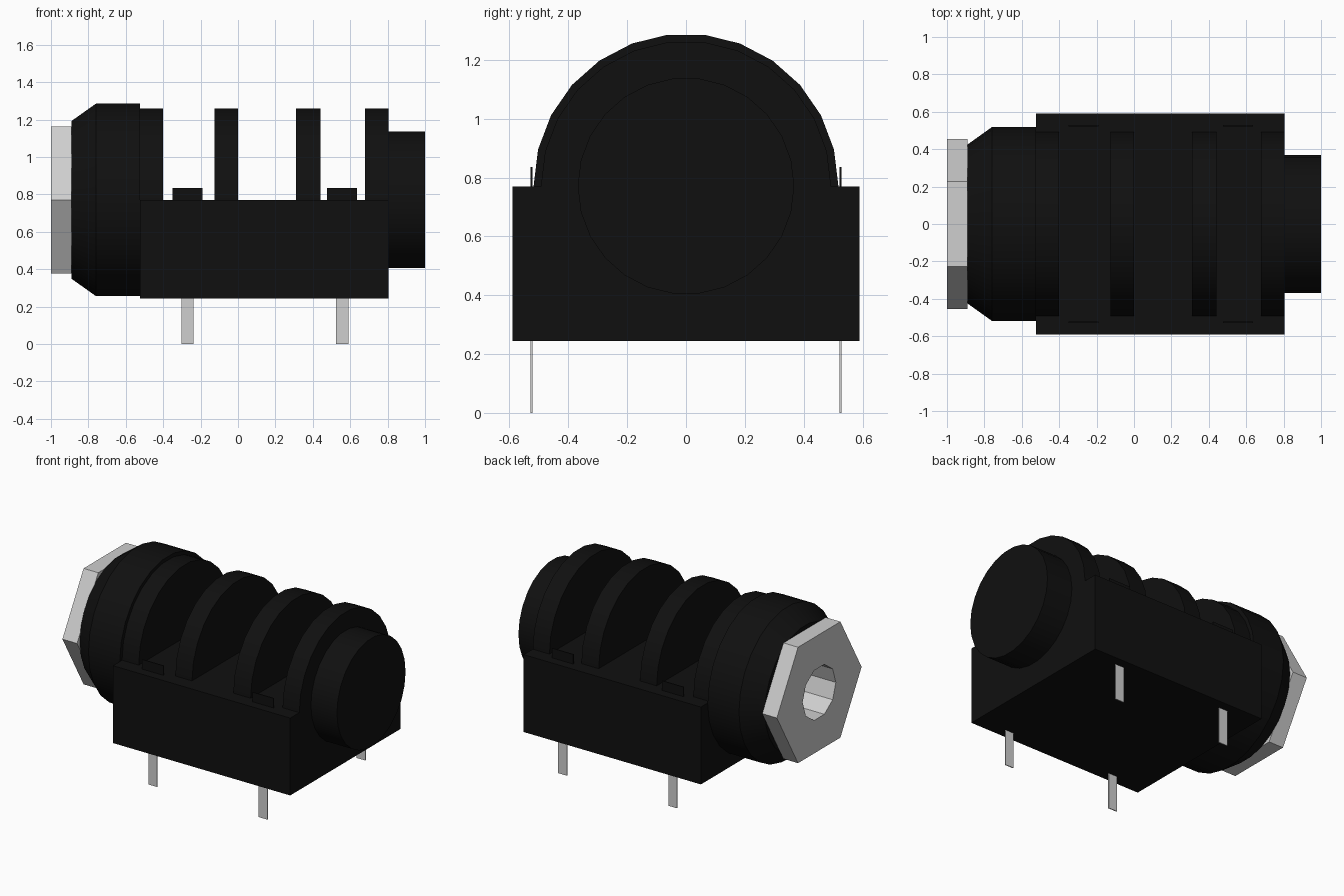
import bpy, bmesh, math

if "Cube" in bpy.data.objects:
    bpy.data.objects.remove(bpy.data.objects["Cube"], do_unlink=True)

AXIS_Z = 0.771   # height of the barrel axis, which runs along x
SIDES = 26


def material(name, value, rough):
    m = bpy.data.materials.new(name)
    m.use_nodes = True
    col = (value, value, value, 1)
    m.diffuse_color = col
    bsdf = m.node_tree.nodes["Principled BSDF"]
    bsdf.inputs["Base Color"].default_value = col
    bsdf.inputs["Roughness"].default_value = rough
    return m


BLACK = material("black plastic", 0.005, 0.6)
GREY = material("light grey metal", 0.62, 0.5)


def finish(name, bm, mat, smooth=False):
    bmesh.ops.recalc_face_normals(bm, faces=bm.faces[:])
    me = bpy.data.meshes.new(name)
    bm.to_mesh(me)
    bm.free()
    me.materials.append(mat)
    ob = bpy.data.objects.new(name, me)
    bpy.context.collection.objects.link(ob)
    if smooth:
        bpy.ops.object.select_all(action='DESELECT')
        ob.select_set(True)
        bpy.context.view_layer.objects.active = ob
        bpy.ops.object.shade_smooth_by_angle(angle=math.radians(30))
    return ob


def ring(bm, x, r, n):
    """Polygon of vertices around the barrel axis."""
    return [bm.verts.new((x, r * math.cos(2 * math.pi * i / n),
                          AXIS_Z + r * math.sin(2 * math.pi * i / n))) for i in range(n)]


def bridge(bm, a, b):
    n = len(a)
    for i in range(n):
        j = (i + 1) % n
        bm.faces.new((a[i], a[j], b[j], b[i]))


def box(name, x0, x1, y0, y1, z0, z1, mat):
    bm = bmesh.new()
    bmesh.ops.create_cube(bm, size=1)
    for v in bm.verts:
        v.co = ((x0 + x1) / 2 + v.co.x * (x1 - x0),
                (y0 + y1) / 2 + v.co.y * (y1 - y0),
                (z0 + z1) / 2 + v.co.z * (z1 - z0))
    return finish(name, bm, mat)


def lathe(name, profile, n, mat):
    """Spin a closed (x, radius) profile around the barrel axis."""
    bm = bmesh.new()
    rings = [ring(bm, x, r, n) for x, r in profile]
    for k in range(len(rings)):
        bridge(bm, rings[k], rings[(k + 1) % len(rings)])
    return finish(name, bm, mat, True)


# Rectangular lower housing
box("housing", -0.525, 0.805, -0.59, 0.59, 0.245, 0.77, BLACK)

# Half-round ribs standing on the housing
for k, (x0, x1) in enumerate([(-0.525, -0.40), (-0.125, 0.0), (0.31, 0.44), (0.68, 0.805)]):
    bm = bmesh.new()
    r = 0.493
    pts = [(r * math.cos(2 * math.pi * i / SIDES), AXIS_Z + r * math.sin(2 * math.pi * i / SIDES))
           for i in range(SIDES // 2 + 1)]
    pts += [(-r, 0.72), (r, 0.72)]
    a = [bm.verts.new((x0, y, z)) for y, z in pts]
    b = [bm.verts.new((x1, y, z)) for y, z in pts]
    bridge(bm, a, b)
    bm.faces.new(a)
    bm.faces.new(b)
    finish(f"rib_{k + 1}", bm, BLACK, True)

# Chamfered round collar with a bore
lathe("collar", [(-0.89, 0.25), (-0.89, 0.425), (-0.76, 0.518), (-0.525, 0.518), (-0.525, 0.25)],
      SIDES, BLACK)

# Round boss on the closed end
bm = bmesh.new()
a, b = ring(bm, 0.79, 0.368, SIDES), ring(bm, 1.0, 0.368, SIDES)
bridge(bm, a, b)
bm.faces.new(a)
bm.faces.new(b)
finish("end_boss", bm, BLACK, True)

# Hexagonal nut with a ten-sided hole
bm = bmesh.new()
loops = []
for x in (-1.0, -0.89):
    outer, inner = ring(bm, x, 0.454, 6), ring(bm, x, 0.178, 10)
    edges = [bm.edges.new((lp[i], lp[(i + 1) % len(lp)])) for lp in (outer, inner) for i in range(len(lp))]
    bmesh.ops.triangle_fill(bm, use_beauty=True, edges=edges, normal=(1, 0, 0))
    loops.append((outer, inner))
bridge(bm, loops[0][0], loops[1][0])
bridge(bm, loops[0][1], loops[1][1])
finish("hex_nut", bm, GREY)

# Metal sleeve lining the bore
lathe("bore_sleeve", [(-0.89, 0.178), (-0.89, 0.26), (-0.526, 0.26), (-0.526, 0.178)], 10, GREY)

# Contact pins below and tab tops above, on both sides
for side, s in (("left", 1), ("right", -1)):
    for k, xc in enumerate((-0.27, 0.557)):
        y = 0.525
        tag = f"{'back' if s > 0 else 'front'}_{k + 1}"
        box(f"pin_{tag}", xc - 0.033, xc + 0.033, s * y - 0.003, s * y + 0.003, 0.0, 0.26, GREY)
        box(f"tab_{tag}", xc - 0.08, xc + 0.08, s * y - 0.003, s * y + 0.003, 0.75, 0.835, BLACK)
